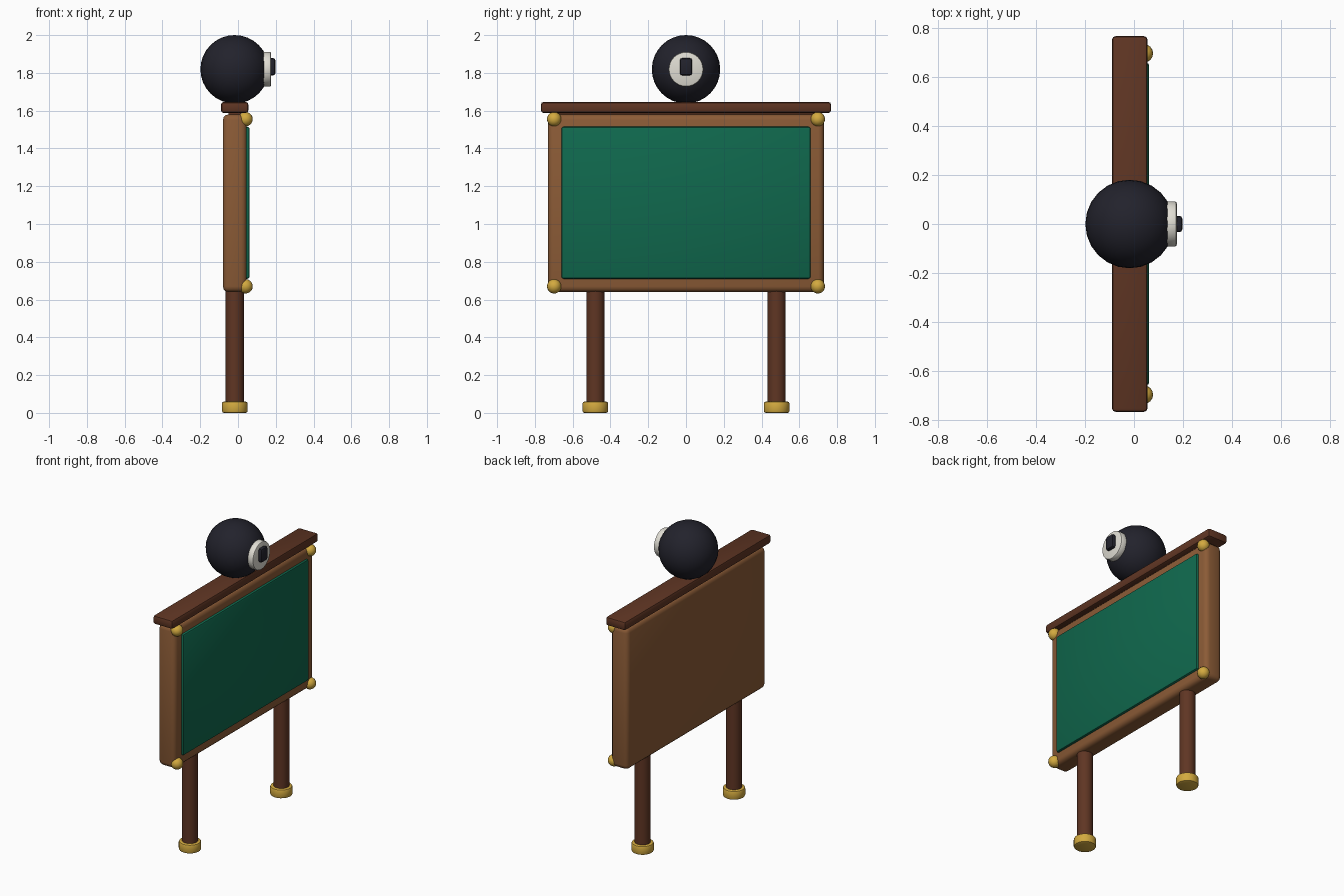
import bpy
from math import pi, radians

cube = bpy.data.objects.get("Cube")
if cube:
    bpy.data.objects.remove(cube, do_unlink=True)


def material(name, rgb):
    m = bpy.data.materials.new(name)
    m.use_nodes = True
    colour = (*rgb, 1)
    m.diffuse_color = colour
    m.node_tree.nodes["Principled BSDF"].inputs["Base Color"].default_value = colour
    return m


wood = material("warm wood", (0.26, 0.105, 0.037))
dark_wood = material("dark wood", (0.115, 0.036, 0.017))
felt = material("green felt", (0.005, 0.14, 0.075))
brass = material("brass", (0.65, 0.40, 0.05))
black = material("glossy black", (0.016, 0.016, 0.025))
ivory = material("ivory", (0.75, 0.73, 0.66))

MID = -0.017  # shared centre plane of the board, legs and ball


def finish(name, mat, bevel=0, segments=2):
    ob = bpy.context.object
    ob.name = ob.data.name = name
    ob.data.materials.append(mat)
    if bevel:
        mod = ob.modifiers.new("Soft edges", "BEVEL")
        mod.width, mod.segments = bevel, segments
        mod.limit_method = "ANGLE"
        mod.angle_limit = radians(40)
        bpy.ops.object.modifier_apply(modifier=mod.name)
    bpy.ops.object.shade_smooth_by_angle(angle=radians(35))
    return ob


def box(name, mat, x, y, z, bevel, segments=2):
    """Box from (low, high) ranges on each axis."""
    ranges = (x, y, z)
    bpy.ops.mesh.primitive_cube_add(size=1, location=[(a + b) / 2 for a, b in ranges])
    bpy.context.object.scale = [b - a for a, b in ranges]
    bpy.ops.object.transform_apply(location=False, rotation=False, scale=True)
    return finish(name, mat, bevel, segments)


def rod(name, mat, radius, depth, centre, bevel=0, along_x=False, sides=24):
    bpy.ops.mesh.primitive_cylinder_add(
        vertices=sides, radius=radius, depth=depth, location=centre,
        rotation=(0, pi / 2 if along_x else 0, 0))
    return finish(name, mat, bevel)


def ball(name, mat, radius, centre, segments, rings):
    bpy.ops.mesh.primitive_uv_sphere_add(
        segments=segments, ring_count=rings, radius=radius, location=centre)
    return finish(name, mat)


# Board, felt and top rail
box("board", wood, (-0.08, 0.046), (-0.73, 0.73), (0.64, 1.58), 0.03, 3)
box("felt_panel", felt, (0.02, 0.062), (-0.66, 0.66), (0.71, 1.515), 0.012)
box("top_rail", dark_wood, (-0.09, 0.055), (-0.768, 0.768), (1.588, 1.646), 0.014)
# Hidden block that joins the rail to the board
box("rail_spacer", dark_wood, (-0.05, 0.015), (-0.69, 0.69), (1.57, 1.6), 0)

# Legs, feet and corner studs on both sides
for side, s in (("left", 1), ("right", -1)):
    rod(f"{side}_leg", dark_wood, 0.048, 0.64, (MID, s * 0.48, 0.35))
    rod(f"{side}_foot", brass, 0.068, 0.06, (MID, s * 0.48, 0.03), 0.01)
    for level, z in (("lower", 0.67), ("upper", 1.555)):
        ball(f"{side}_{level}_stud", brass, 0.038, (0.04, s * 0.698, z), 16, 10)

# Ball with its round badge and plain dark marker
ball("top_ball", black, 0.181, (-0.018, 0, 1.819), 24, 16)
rod("badge", ivory, 0.092, 0.05, (0.15, 0, 1.819), 0.008, True, 32)
box("badge_marker", black, (0.16, 0.198), (-0.033, 0.033), (1.787, 1.878), 0.012)
